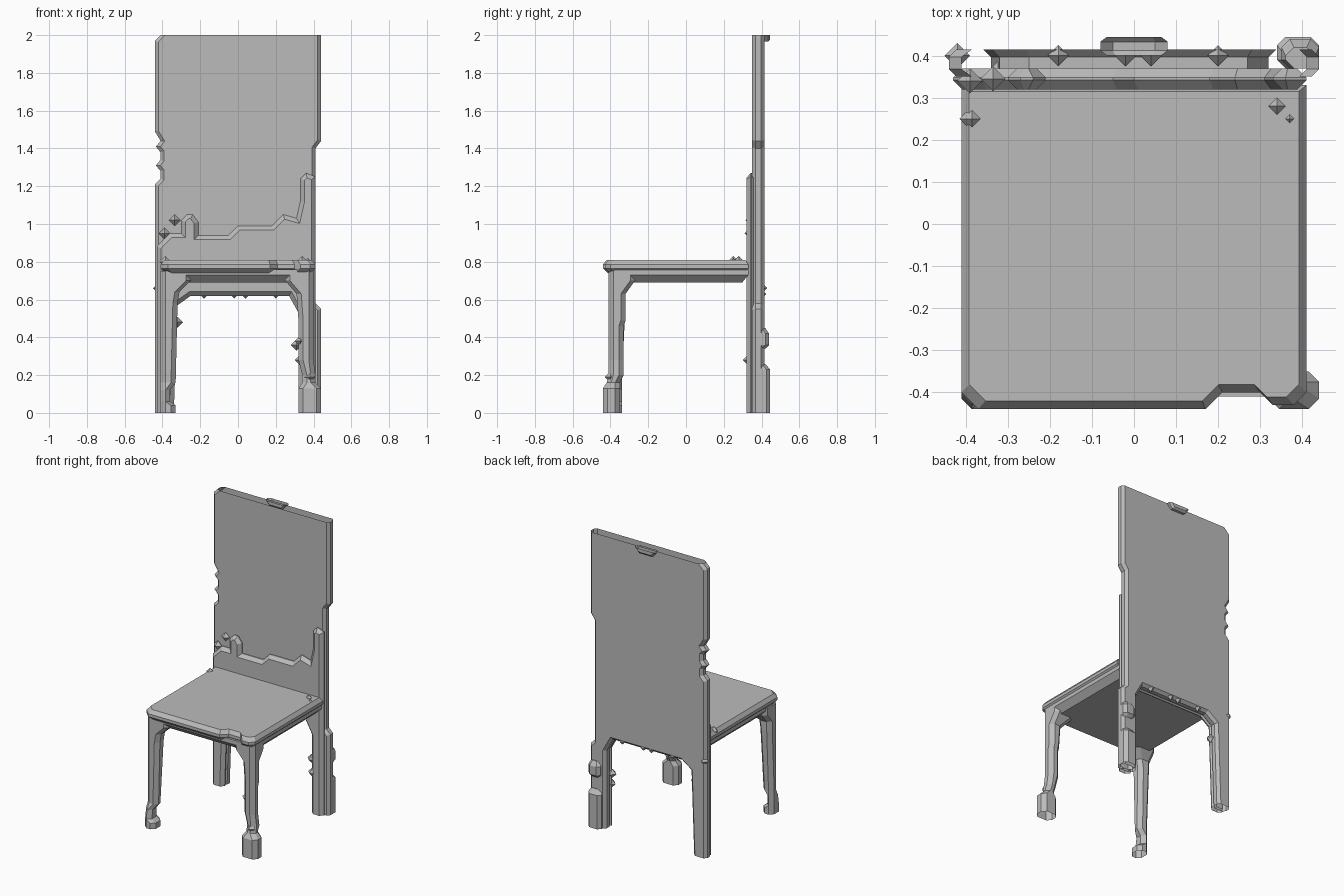
import bpy, bmesh
from mathutils import Matrix, Vector

old = bpy.data.objects.get("Cube")
if old:
    bpy.data.objects.remove(old, do_unlink=True)

grey = bpy.data.materials.new("plain grey")
grey.use_nodes = True
tone = (0.5, 0.5, 0.5, 1)
grey.diffuse_color = tone
grey.node_tree.nodes["Principled BSDF"].inputs["Base Color"].default_value = tone


def finish(name, bm):
    bmesh.ops.recalc_face_normals(bm, faces=bm.faces)
    mesh = bpy.data.meshes.new(name)
    bm.to_mesh(mesh)
    bm.free()
    mesh.materials.append(grey)
    obj = bpy.data.objects.new(name, mesh)
    bpy.context.collection.objects.link(obj)
    return obj


def board(name, outline, y0, y1, chamfer, open_z=()):
    """Extrude an x-z outline along y, open the cut ends, chamfer both rims."""
    bm = bmesh.new()
    cap = bm.faces.new([bm.verts.new((x, y0, z)) for x, z in outline])
    ext = bmesh.ops.extrude_face_region(bm, geom=[cap], use_keep_orig=True)
    moved = [v for v in ext["geom"] if isinstance(v, bmesh.types.BMVert)]
    bmesh.ops.translate(bm, verts=moved, vec=(0, y1 - y0, 0))
    ends = [f for f in bm.faces
            if any(all(abs(v.co.z - z) < 1e-4 for v in f.verts) for z in open_z)]
    bmesh.ops.delete(bm, geom=ends, context="FACES")
    bmesh.ops.recalc_face_normals(bm, faces=bm.faces)
    rim = [e for e in bm.edges if not e.is_boundary
           and abs(e.verts[0].co.y - e.verts[1].co.y) < 1e-5]
    bmesh.ops.bevel(bm, geom=rim, offset=chamfer, segments=1,
                    affect="EDGES", clamp_overlap=False)
    return finish(name, bm)


def post(name, sections, cut=0.025):
    """Loft eight-sided sections (z, x0, x1, y0, y1); the bottom stays open."""
    bm = bmesh.new()
    rings = []
    for z, a, b, c, d in sections:
        pts = [(a + cut, c), (b - cut, c), (b, c + cut), (b, d - cut),
               (b - cut, d), (a + cut, d), (a, d - cut), (a, c + cut)]
        rings.append([bm.verts.new((x, y, z)) for x, y in pts])
    for low, high in zip(rings, rings[1:]):
        for i in range(8):
            j = (i + 1) % 8
            bm.faces.new((low[i], low[j], high[j], high[i]))
    bm.faces.new(rings[-1])
    return finish(name, bm)


def layers(name, outline, levels):
    """Stack copies of an x-y outline at (z, inset) levels and skin them."""
    bm = bmesh.new()
    rings = []
    for z, inset in levels:
        rings.append([bm.verts.new((x * (1 - inset / 0.4), y * (1 - inset / 0.4), z))
                      for x, y in outline])
    n = len(outline)
    for low, high in zip(rings, rings[1:]):
        for i in range(n):
            j = (i + 1) % n
            bm.faces.new((low[i], low[j], high[j], high[i]))
    bm.faces.new(rings[0])
    bm.faces.new(rings[-1])
    return finish(name, bm)


def nubs(name, places, size=0.03):
    """Small eight-faced lumps on rough edges."""
    bm = bmesh.new()
    for p in places:
        tips = [Vector(p) + Vector(d) * size for d in
                ((1, 0, 0), (0, 1, 0), (-1, 0, 0), (0, -1, 0), (0, 0, 1), (0, 0, -1))]
        v = [bm.verts.new(t) for t in tips]
        for i in range(4):
            for pole in v[4:]:
                bm.faces.new((v[i], v[(i + 1) % 4], pole))
    return finish(name, bm)


# Arched opening between the back legs, from the left foot to the right one
arch = [(0.32, 0), (0.32, 0.53), (0.27, 0.62), (-0.25, 0.62), (-0.32, 0.57), (-0.34, 0)]

# Tall back panel running down into the back legs, with worn edges
left_edge = [(-0.44, 0), (-0.44, 1.21), (-0.41, 1.24), (-0.41, 1.28), (-0.435, 1.31),
             (-0.41, 1.34), (-0.41, 1.38), (-0.435, 1.41), (-0.41, 1.44),
             (-0.44, 1.49), (-0.44, 1.97), (-0.41, 2)]
right_edge = [(0.44, 2), (0.44, 1.44), (0.41, 1.40), (0.41, 0.58), (0.44, 0.55), (0.44, 0)]
board("back_panel", left_edge + right_edge + arch, 0.35, 0.415, 0.018, (0, 2))

# Thicker lower layer on the front of the back, with a ragged top
ragged = [(-0.43, 0), (-0.43, 0.88), (-0.36, 0.95), (-0.30, 0.95), (-0.30, 1.02),
          (-0.27, 1.05), (-0.24, 1.05), (-0.21, 1.01), (-0.21, 0.94), (-0.05, 0.94),
          (0, 0.99), (0.18, 0.99), (0.24, 1.05), (0.31, 1.03), (0.33, 1.12),
          (0.33, 1.24), (0.36, 1.27), (0.41, 1.25), (0.41, 0)]
board("lower_back", ragged + arch, 0.32, 0.37, 0.022, (0,))

# Small ledge behind the top edge
board("top_ledge", [(-0.08, 2), (0.08, 2), (0.05, 1.965), (-0.05, 1.965)],
      0.40, 0.445, 0.012, (2,))

# Seat with a chamfered rim, and its narrower underside
rim = [(-0.41, 0.33), (-0.41, -0.40), (-0.37, -0.44), (0.17, -0.44), (0.21, -0.40),
       (0.30, -0.40), (0.33, -0.43), (0.38, -0.43), (0.41, -0.40), (0.41, 0.33)]
layers("seat", rim, [(0.74, 0.025), (0.765, 0), (0.785, 0), (0.81, 0.018)])
under = [(-0.40, 0.33), (-0.40, -0.38), (-0.37, -0.41), (0.37, -0.41),
         (0.40, -0.38), (0.40, 0.33)]
layers("seat_underside", under, [(0.69, 0.04), (0.73, 0), (0.76, 0)])

# Front legs, flaring into the seat
post("front_left_leg", [
    (0, 0.32, 0.44, -0.44, -0.35), (0.13, 0.32, 0.44, -0.44, -0.35),
    (0.16, 0.34, 0.41, -0.42, -0.35), (0.20, 0.34, 0.41, -0.41, -0.33),
    (0.28, 0.32, 0.40, -0.41, -0.33), (0.46, 0.32, 0.40, -0.41, -0.33),
    (0.49, 0.32, 0.40, -0.41, -0.32), (0.63, 0.31, 0.40, -0.41, -0.32),
    (0.70, 0.25, 0.40, -0.41, -0.27), (0.75, 0.25, 0.40, -0.41, -0.27)])
post("front_right_leg", [
    (0, -0.41, -0.33, -0.44, -0.34), (0.04, -0.41, -0.33, -0.44, -0.34),
    (0.06, -0.41, -0.36, -0.44, -0.34), (0.12, -0.41, -0.36, -0.43, -0.34),
    (0.16, -0.41, -0.33, -0.41, -0.34), (0.58, -0.41, -0.32, -0.41, -0.32),
    (0.64, -0.41, -0.31, -0.41, -0.32), (0.70, -0.41, -0.25, -0.41, -0.27),
    (0.75, -0.41, -0.25, -0.41, -0.27)])

# Worn heels behind the back left leg
post("back_left_heel", [(0, 0.34, 0.44, 0.37, 0.445), (0.23, 0.34, 0.44, 0.37, 0.445),
                        (0.26, 0.36, 0.43, 0.37, 0.42)], 0.02)
post("back_left_knot", [(0.34, 0.36, 0.43, 0.37, 0.42), (0.36, 0.35, 0.44, 0.37, 0.44),
                        (0.42, 0.35, 0.44, 0.37, 0.44), (0.45, 0.36, 0.43, 0.37, 0.42)], 0.02)

# Rough lumps on the edges
nubs("back_nubs", [(-0.335, 0.345, 1.02), (-0.39, 0.34, 0.95), (-0.42, 0.40, 0.66),
                   (0.31, 0.35, 0.36), (0.33, 0.33, 0.28), (-0.32, 0.36, 0.48)])
nubs("seat_nubs", [(0.34, 0.28, 0.80), (0.37, 0.25, 0.79), (-0.385, 0.25, 0.80),
                   (0.38, -0.40, 0.77)])
nubs("leg_nubs", [(0.33, -0.38, 0.38), (0.38, -0.40, 0.19)])
nubs("rail_nubs", [(x, 0.40, 0.63) for x in (-0.18, -0.02, 0.04, 0.20)], 0.025)
